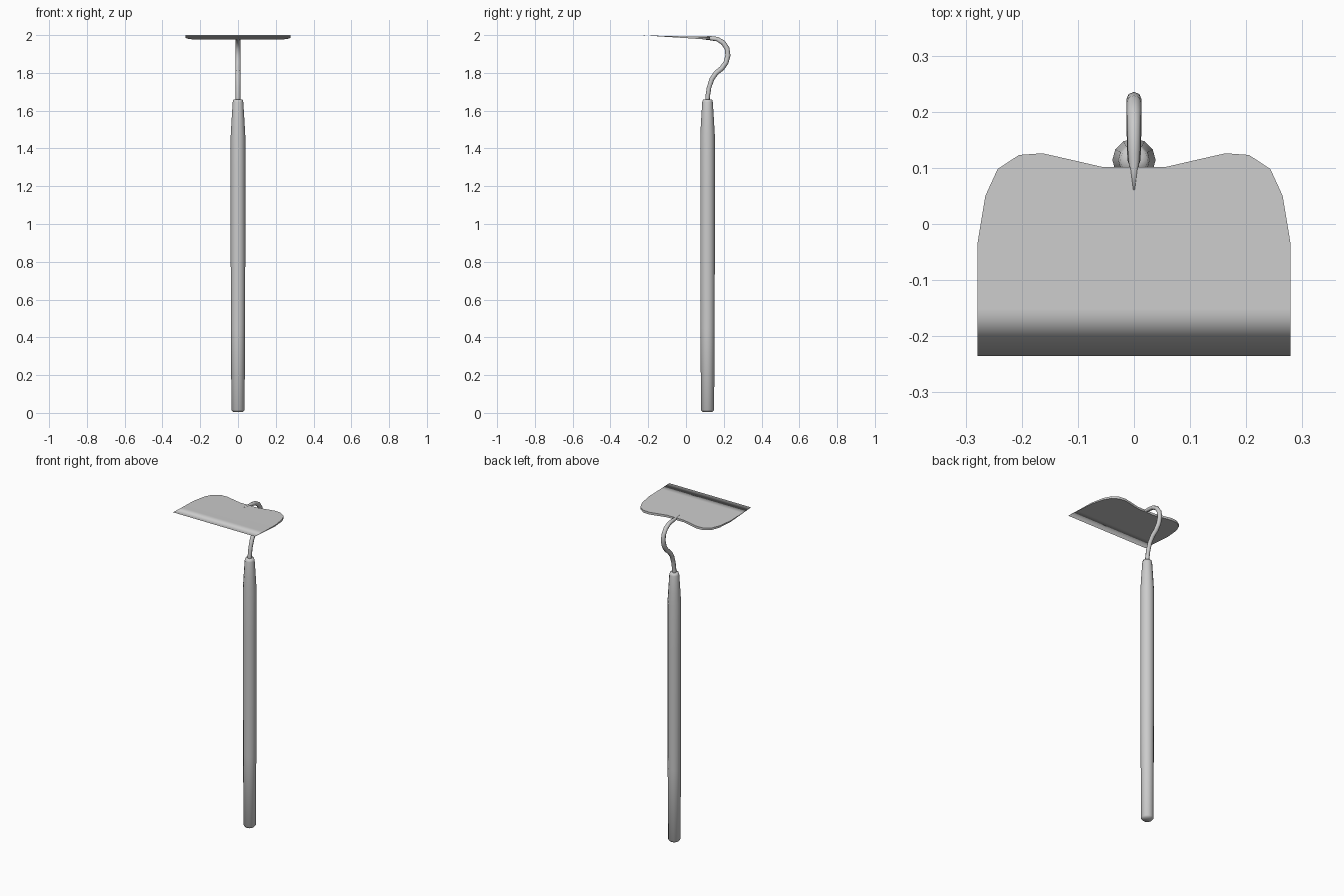
import bpy, bmesh, math
from mathutils import Vector

if "Cube" in bpy.data.objects:
    bpy.data.objects.remove(bpy.data.objects["Cube"])

HY = 0.114  # handle axis position in y

# Slightly dark grey shared by all parts
grey = bpy.data.materials.new("grey")
grey.diffuse_color = (0.58, 0.58, 0.58, 1)
grey.use_nodes = True
grey.node_tree.nodes["Principled BSDF"].inputs["Base Color"].default_value = grey.diffuse_color


def finish(name, bm, angle):
    bmesh.ops.recalc_face_normals(bm, faces=bm.faces)
    me = bpy.data.meshes.new(name)
    bm.to_mesh(me)
    bm.free()
    me.materials.append(grey)
    ob = bpy.data.objects.new(name, me)
    bpy.context.collection.objects.link(ob)
    bpy.ops.object.select_all(action='DESELECT')
    ob.select_set(True)
    bpy.context.view_layer.objects.active = ob
    bpy.ops.object.shade_smooth_by_angle(angle=math.radians(angle))
    return ob


def tube(name, path, sides):
    """Sweep a circle along (y, z, radius) points in the x = 0 plane."""
    bm = bmesh.new()
    rings = []
    for i, (y, z, r) in enumerate(path):
        a, b = path[max(i - 1, 0)], path[min(i + 1, len(path) - 1)]
        t = Vector((0, b[0] - a[0], b[1] - a[1])).normalized()
        side = Vector((1, 0, 0))
        up = t.cross(side)
        rings.append([bm.verts.new(Vector((0, y, z)) + r * (
            math.cos(k * math.tau / sides) * side + math.sin(k * math.tau / sides) * up))
            for k in range(sides)])
    for a, b in zip(rings, rings[1:]):
        for k in range(sides):
            n = (k + 1) % sides
            bm.faces.new((a[k], a[n], b[n], b[k]))
    bm.faces.new(rings[0])
    bm.faces.new(rings[-1])
    return finish(name, bm, 180)


# Long wooden handle, tapered at the socket end
tube("handle", [(HY, z, r) for z, r in (
    (0.005, 0.026), (0.016, 0.035), (0.45, 0.037), (0.8, 0.0385), (1.2, 0.0385),
    (1.47, 0.0385), (1.55, 0.034), (1.645, 0.028), (1.66, 0.024), (1.66, 0.011))], 12)

# Curved neck, running from the handle up and over onto the blade
tube("neck", [
    (HY, 1.62, 0.012), (HY, 1.67, 0.012), (0.122, 1.722, 0.012), (0.137, 1.767, 0.0125),
    (0.160, 1.800, 0.013), (0.190, 1.824, 0.0135), (0.212, 1.855, 0.0135),
    (0.222, 1.893, 0.0135), (0.217, 1.930, 0.013), (0.197, 1.960, 0.013),
    (0.165, 1.979, 0.012), (0.125, 1.984, 0.011), (0.095, 1.985, 0.008),
    (0.06, 1.987, 0.005)], 8)

# Blade: wedge plate with a scalloped back edge and a thin front cutting edge
half = [(0.058, 0.102), (0.11, 0.114), (0.163, 0.126), (0.205, 0.123), (0.243, 0.098),
        (0.265, 0.05), (0.279, -0.035), (0.279, -0.15)]
outline = half + [(-x, y) for x, y in reversed(half)]
bm = bmesh.new()
top = [bm.verts.new((x, y, 1.993 - 0.025 * y)) for x, y in outline]
bot = [bm.verts.new((x, y, 1.984 - 0.065 * y)) for x, y in outline]
tip = [bm.verts.new((s * 0.279, -0.235, 2.0)) for s in (1, -1)]
bm.faces.new(top)
bm.faces.new(bot)
n = len(outline)
r, l = len(half) - 1, len(half)
for k in range(n):
    if k != r:
        m = (k + 1) % n
        bm.faces.new((top[k], top[m], bot[m], bot[k]))
bm.faces.new((top[r], top[l], tip[1], tip[0]))
bm.faces.new((bot[r], bot[l], tip[1], tip[0]))
bm.faces.new((top[r], bot[r], tip[0]))
bm.faces.new((top[l], bot[l], tip[1]))
blade = finish("blade", bm, 40)

# Keep the cutting edge smooth so it shades as a rolled edge
for e in blade.data.edges:
    if all(blade.data.vertices[v].co.y < -0.2 for v in e.vertices):
        e.use_edge_sharp = False
